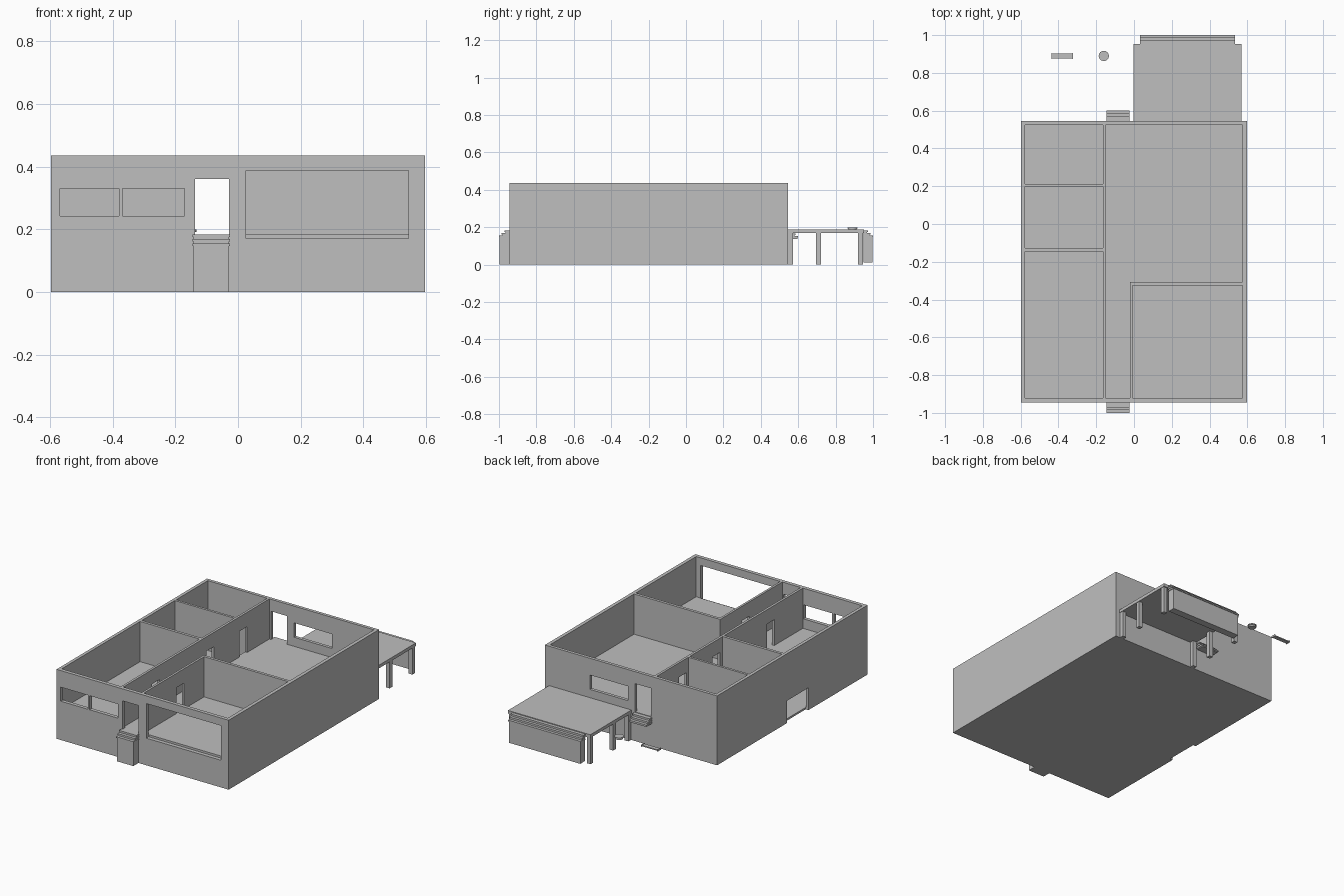
import bpy, bmesh, math

if "Cube" in bpy.data.objects:
    bpy.data.objects.remove(bpy.data.objects["Cube"])

grey = bpy.data.materials.new("plain_grey")
grey.diffuse_color = (0.52, 0.52, 0.52, 1)
grey.use_nodes = True
grey.node_tree.nodes["Principled BSDF"].inputs["Base Color"].default_value = grey.diffuse_color


def prism(name, pts, vec):
    """Closed solid: planar outline swept along vec."""
    bm = bmesh.new()
    face = bm.faces.new([bm.verts.new(p) for p in pts])
    r = bmesh.ops.extrude_face_region(bm, geom=[face])
    top = [v for v in r["geom"] if isinstance(v, bmesh.types.BMVert)]
    bmesh.ops.translate(bm, verts=top, vec=vec)
    bmesh.ops.recalc_face_normals(bm, faces=bm.faces)
    me = bpy.data.meshes.new(name)
    bm.to_mesh(me)
    bm.free()
    me.materials.append(grey)
    ob = bpy.data.objects.new(name, me)
    bpy.context.scene.collection.objects.link(ob)
    return ob


def box(name, x0, x1, y0, y1, z0, z1):
    return prism(name, [(x0, y0, z0), (x1, y0, z0), (x1, y1, z0), (x0, y1, z0)], (0, 0, z1 - z0))


# --- House: a block with the rooms and openings cut out ---
FLOOR, TOP = 0.183, 0.435
house = box("house_walls", -0.597, 0.597, -0.945, 0.545, 0, TOP)
cutters = []


def cut(*b):
    cutters.append(box("cutter", *b))


# basement, then the rooms (the back left room is open down to the basement)
cut(-0.579, 0.579, -0.927, 0.527, 0.012, 0.165)
cut(-0.577, -0.165, 0.213, 0.525, 0.1, 0.6)
cut(-0.577, -0.165, -0.127, 0.198, FLOOR, 0.6)
cut(-0.577, -0.165, -0.922, -0.145, FLOOR, 0.6)
cut(-0.008, 0.575, -0.922, -0.325, FLOOR, 0.6)
hall = [(-0.15, -0.922), (-0.022, -0.922), (-0.022, -0.307), (0.575, -0.307), (0.575, 0.525), (-0.15, 0.525)]
cutters.append(prism("cutter", [(x, y, FLOOR) for x, y in hall], (0, 0, 0.4)))
# front windows, front and back doors, back window
for x0, x1, z0, z1 in [(-0.568, -0.38, 0.243, 0.331), (-0.368, -0.17, 0.243, 0.331),
                       (0.026, 0.544, 0.17, 0.387), (-0.138, -0.029, FLOOR, 0.36)]:
    cut(x0, x1, -1.0, -0.921, z0, z1)
cut(-0.138, -0.029, 0.524, 0.6, FLOOR, 0.36)
cut(0.02, 0.285, 0.524, 0.6, 0.24, 0.33)
# inside doors and the basement door on the left
for y0 in (-0.64, -0.1, 0.23):
    cut(-0.17, -0.145, y0, y0 + 0.075, FLOOR, 0.345)
cut(-0.027, -0.003, -0.6, -0.525, FLOOR, 0.345)
cut(-0.65, -0.578, -0.36, -0.147, -0.05, 0.14)

for c in cutters:
    m = house.modifiers.new("cut", 'BOOLEAN')
    m.operation, m.solver, m.object = 'DIFFERENCE', 'EXACT', c
    c.hide_render = True
dg = bpy.context.evaluated_depsgraph_get()
baked = bpy.data.meshes.new_from_object(house.evaluated_get(dg))
house.modifiers.clear()
house.data = baked
baked.materials.clear()
baked.materials.append(grey)
for c in cutters:
    bpy.data.objects.remove(c)


# --- Steps: a base block with three overhanging treads ---
def steps(name, x0, x1, y_wall, out, depth, z0, top):
    for i in range(3):
        y = y_wall + out * depth * (1 - 0.27 * (2 - i))
        z = top - 0.014 * (i + 1)
        ys = sorted((y_wall, y))
        box(f"{name}_tread_{i}", x0 - 0.004, x1 + 0.004, *ys, z + 0.006, z + 0.014)
        ys = sorted((y_wall, y - out * 0.004))
        box(f"{name}_riser_{i}", x0, x1, *ys, z0 if i == 2 else z, z + 0.006)


steps("front_steps", -0.142, -0.029, -0.945, -1, 0.055, 0.0, 0.183)
steps("back_steps", -0.142, -0.029, 0.545, 1, 0.055, 0.138, 0.18)

# --- Deck with posts and its own steps ---
box("deck_floor", -0.003, 0.568, 0.545, 0.952, 0.168, 0.188)
steps("deck_steps", 0.036, 0.531, 0.95, 1, 0.05, 0.012, 0.183)
for y0 in (0.545, 0.695, 0.92):
    for x0 in (0.0, 0.54):
        box("deck_post", x0, x0 + 0.025, y0, y0 + 0.026, 0, 0.168)

# --- Garden bench and round table ---
box("bench_seat", -0.435, -0.325, 0.877, 0.902, 0.183, 0.19)
for x in (-0.438, -0.326):
    box("bench_end", x, x + 0.004, 0.873, 0.906, 0.181, 0.193)


def disc(name, r, z0, z1):
    ring = [(-0.16 + r * math.cos(a * math.tau / 24), 0.89 + r * math.sin(a * math.tau / 24), z0) for a in range(24)]
    prism(name, ring, (0, 0, z1 - z0))


disc("round_table_base", 0.022, 0.183, 0.192)
disc("round_table_top", 0.027, 0.192, 0.199)
